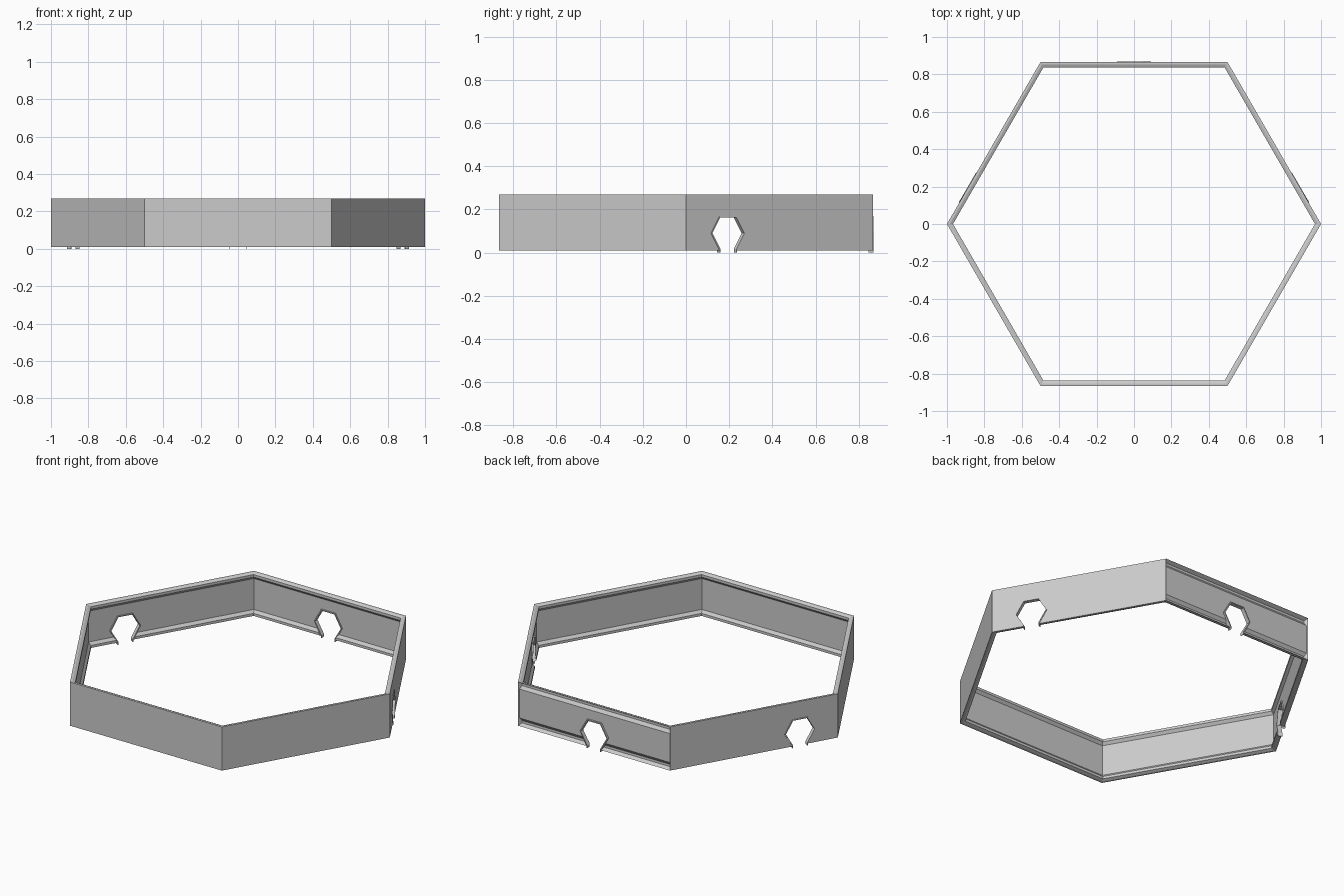
import bpy, bmesh, math
from mathutils import Matrix

if "Cube" in bpy.data.objects:
    bpy.data.objects.remove(bpy.data.objects["Cube"])

grey = bpy.data.materials.new("plain_grey")
grey.diffuse_color = (0.6, 0.6, 0.6, 1)
grey.use_nodes = True
grey.node_tree.nodes["Principled BSDF"].inputs["Base Color"].default_value = grey.diffuse_color
T30 = math.tan(math.radians(30))
A = 0.866            # distance from the centre to each outer wall face
HOLE_Z, R = 0.09, 0.09


def make(name, loops, turn, closed=True):
    """Skin between two matching outlines, cap them and turn about z."""
    bm = bmesh.new()
    a, b = [[bm.verts.new(p) for p in loop] for loop in loops]
    n = len(a)
    for i in range(n):
        j = (i + 1) % n
        bm.faces.new((a[i], a[j], b[j], b[i]))
    bm.faces.new(a)
    bm.faces.new(b[::-1])
    bmesh.ops.recalc_face_normals(bm, faces=bm.faces)
    bm.transform(Matrix.Rotation(math.radians(turn), 4, 'Z'))
    me = bpy.data.meshes.new(name)
    bm.to_mesh(me)
    bm.free()
    me.materials.append(grey)
    ob = bpy.data.objects.new(name, me)
    bpy.context.collection.objects.link(ob)
    return ob


# inner side of the wall section (distance, z): lips at top and bottom, thin middle
top_half = [(0.853, 0.27), (0.838, 0.263), (0.838, 0.248), (0.852, 0.232)]
inner = top_half + [(d, 0.28 - z) for d, z in reversed(top_half)]
flat_outer = [(A, 0.01), (A, 0.27)]
# the back wall follows the inner shape, leaving strips above and below a panel
back_top = [(0.858, 0.226), (0.845, 0.244), (0.845, 0.258), (A, 0.27)]
back_outer = [(d, 0.28 - z) for d, z in reversed(back_top)] + back_top


def wall(name, turn, outer):
    prof = inner + outer
    return make(name, [[(s * d * T30, d, z) for d, z in prof] for s in (-1, 1)], turn)


def arch(r, s, foot):
    """Hexagonal opening outline in (x, z), open at the bottom."""
    h = r * math.cos(math.radians(30))
    half = [(r / 2, foot), (r / 2, HOLE_Z - h), (r, HOLE_Z), (r / 2, HOLE_Z + h)]
    return [(s + x, z) for x, z in half] + [(s - x, z) for x, z in reversed(half)]


def cut_hole(ob, turn, s):
    pts = arch(R, s, -0.03)
    cutter = make("hole_cutter", [[(x, y, z) for x, z in pts] for y in (0.75, 0.95)], turn)
    cutter.hide_render = True
    mod = ob.modifiers.new("hole", 'BOOLEAN')
    mod.operation, mod.solver, mod.object = 'DIFFERENCE', 'EXACT', cutter
    bpy.context.view_layer.objects.active = ob
    bpy.ops.object.modifier_apply(modifier=mod.name)
    bpy.data.objects.remove(cutter)
    # thin rim lining the opening, with feet reaching the ground
    rim = arch(R + 0.002, s, 0.0) + arch(R - 0.005, s, 0.0)[::-1]
    make(ob.name + "_rim", [[(x, y, z) for x, z in rim] for y in (0.845, 0.869)], turn)


# six walls, three of them with a hole: name, turn, hole position along wall
for name, turn, hole in [("back_wall", 0, 0.0), ("back_left_wall", 60, -0.275),
                         ("front_left_wall", 120, None), ("front_wall", 180, None),
                         ("front_right_wall", 240, None), ("back_right_wall", 300, 0.275)]:
    ob = wall(name, turn, back_outer if turn == 0 else flat_outer)
    if hole is not None:
        cut_hole(ob, turn, hole)
